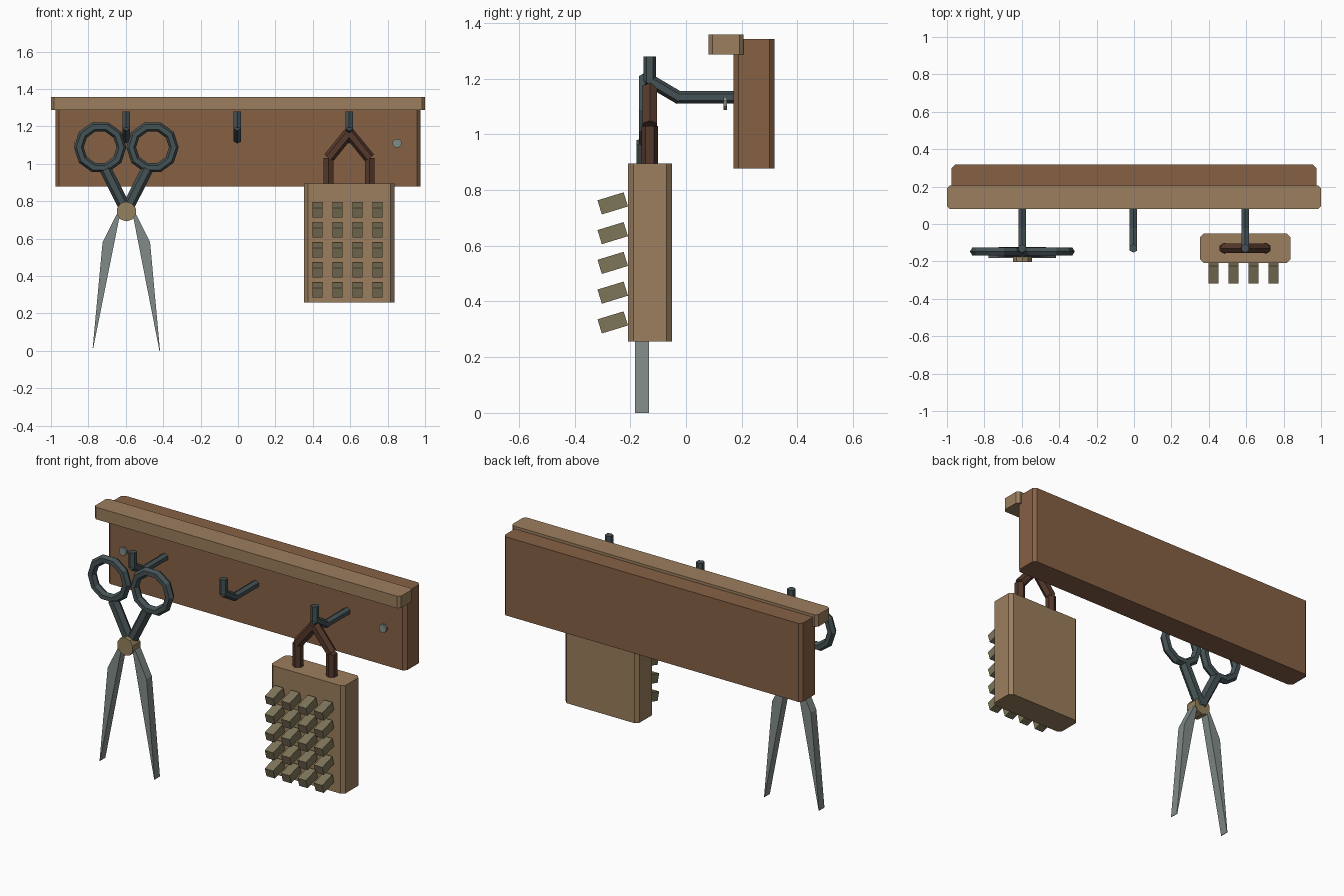
import bpy, bmesh, math
from mathutils import Vector, Matrix

if "Cube" in bpy.data.objects:
    bpy.data.objects.remove(bpy.data.objects["Cube"])


def material(name, rgb):
    m = bpy.data.materials.new(name)
    m.diffuse_color = (*rgb, 1)
    m.use_nodes = True
    m.node_tree.nodes["Principled BSDF"].inputs["Base Color"].default_value = m.diffuse_color
    return m


WOOD = material("dark_wood", (0.24, 0.12, 0.06))
PALE = material("pale_wood", (0.33, 0.21, 0.11))
IRON = material("iron", (0.06, 0.085, 0.09))
STEEL = material("steel", (0.22, 0.26, 0.25))
BRASS = material("brass", (0.30, 0.22, 0.11))
STRAP = material("leather", (0.09, 0.04, 0.025))
BRISTLE = material("bristle", (0.21, 0.18, 0.10))


def finish(name, bm, mat):
    bmesh.ops.recalc_face_normals(bm, faces=bm.faces)
    me = bpy.data.meshes.new(name)
    bm.to_mesh(me)
    bm.free()
    me.materials.append(mat)
    ob = bpy.data.objects.new(name, me)
    bpy.context.collection.objects.link(ob)
    return ob


def slab(name, lo, hi, bevel, mat):
    """Box between two corners with its upright edges chamfered."""
    lo, hi = Vector(lo), Vector(hi)
    bm = bmesh.new()
    bmesh.ops.create_cube(bm, size=1, matrix=Matrix.Translation((lo + hi) / 2)
                          @ Matrix.Diagonal((*(hi - lo), 1)))
    edges = [e for e in bm.edges if abs(e.verts[0].co.z - e.verts[1].co.z) > 1e-4]
    bmesh.ops.bevel(bm, geom=edges, offset=bevel, segments=1, affect='EDGES')
    return finish(name, bm, mat)


def add_rod(bm, a, b, r, sides=6, turn=0):
    a, b = Vector(a), Vector(b)
    d = b - a
    mat = (Matrix.Translation((a + b) / 2) @ d.to_track_quat('Z', 'Y').to_matrix().to_4x4()
           @ Matrix.Rotation(turn, 4, 'Z'))
    bmesh.ops.create_cone(bm, cap_ends=True, segments=sides, radius1=r, radius2=r,
                          depth=d.length, matrix=mat)


def rods(name, pts, r, mat, sides=6, turn=0):
    """Chain of straight rods through the points."""
    bm = bmesh.new()
    for a, b in zip(pts, pts[1:]):
        add_rod(bm, a, b, r, sides, turn)
    return finish(name, bm, mat)


def ring(name, centre, major, minor, mat, n=10, m=6):
    """Low-sided ring standing in the xz plane."""
    bm = bmesh.new()
    grid = []
    for i in range(n):
        t = math.tau * i / n
        row = []
        for j in range(m):
            p = math.tau * j / m
            rad = major + minor * math.cos(p)
            row.append(bm.verts.new((centre[0] + rad * math.cos(t),
                                     centre[1] + minor * math.sin(p),
                                     centre[2] + rad * math.sin(t))))
        grid.append(row)
    for i in range(n):
        for j in range(m):
            k, l = (i + 1) % n, (j + 1) % m
            bm.faces.new((grid[i][j], grid[k][j], grid[k][l], grid[i][l]))
    return finish(name, bm, mat)


def plate(name, outline, y0, y1, mat):
    """Flat xz outline given thickness along y."""
    bm = bmesh.new()
    face = bm.faces.new([bm.verts.new((x, y0, z)) for x, z in outline])
    out = bmesh.ops.extrude_face_region(bm, geom=[face])
    for v in out['geom']:
        if isinstance(v, bmesh.types.BMVert):
            v.co.y = y1
    return finish(name, bm, mat)


# Wall board and cap rail
slab("back_board", (-0.975, 0.17, 0.878), (0.975, 0.317, 1.342), 0.018, WOOD)
slab("cap_rail", (-1, 0.08, 1.287), (1, 0.207, 1.358), 0.015, PALE)

# Three bent hooks
for i, x in enumerate((-0.598, -0.003, 0.594)):
    rods(f"hook_{i + 1}", [(x, 0.2, 1.133), (x, -0.028, 1.133)], 0.023, IRON)
    rods(f"hook_bend_{i + 1}", [(x, -0.02, 1.128), (x, -0.137, 1.197)], 0.023, IRON)
    rods(f"hook_tip_{i + 1}", [(x, -0.13, 1.19), (x, -0.13, 1.28)], 0.023, IRON)

# Screw heads
for i, x in enumerate((-0.85, 0.85)):
    rods(f"screw_{i + 1}", [(x, 0.147, 1.11), (x, 0.134, 1.11)], 0.025, STEEL, 8, math.pi / 8)

# Shears: finger rings, shanks, blades and pivot
SX = -0.597
for side, s, tip in (("left", -1, 0.015), ("right", 1, 0.0)):
    ring(f"shears_ring_{side}", (SX + s * 0.14, -0.147, 1.088), 0.114, 0.026, IRON)
    rods(f"shears_shank_{side}", [(SX + s * 0.112, -0.15, 0.972), (SX, -0.15, 0.75)],
         0.032, IRON)
    plate(f"shears_blade_{side}",
          [(SX + s * x, z) for x, z in ((0.01, 0.77), (0.055, 0.725), (0.127, 0.58),
                                        (0.18, tip), (0.177, tip), (0.04, 0.70))],
          -0.183, -0.133, STEEL)
rods("shears_pivot", [(SX, -0.13, 0.745), (SX, -0.202, 0.745)], 0.053, BRASS, 10)

# Brush block with tilted bristle tufts
slab("brush_block", (0.353, -0.208, 0.257), (0.836, -0.05, 0.895), 0.02, PALE)
bm = bmesh.new()
for c in range(4):
    for r in range(5):
        bmesh.ops.create_cube(bm, size=1, matrix=Matrix.Translation(
            (0.425 + 0.107 * c, -0.263, 0.752 - 0.1068 * r))
            @ Matrix.Rotation(math.radians(17), 4, 'X')
            @ Matrix.Diagonal((0.055, 0.098, 0.053, 1)))
finish("brush_bristles", bm, BRISTLE)

# Strap loop hanging the brush
for side, s in (("left", -1), ("right", 1)):
    x = 0.594 + s * 0.11
    rods(f"strap_leg_{side}", [(x, -0.13, 0.87), (x, -0.13, 1.03)], 0.03, STRAP)
    rods(f"strap_slope_{side}", [(x, -0.13, 1.03), (0.594, -0.13, 1.165)], 0.03, STRAP)
